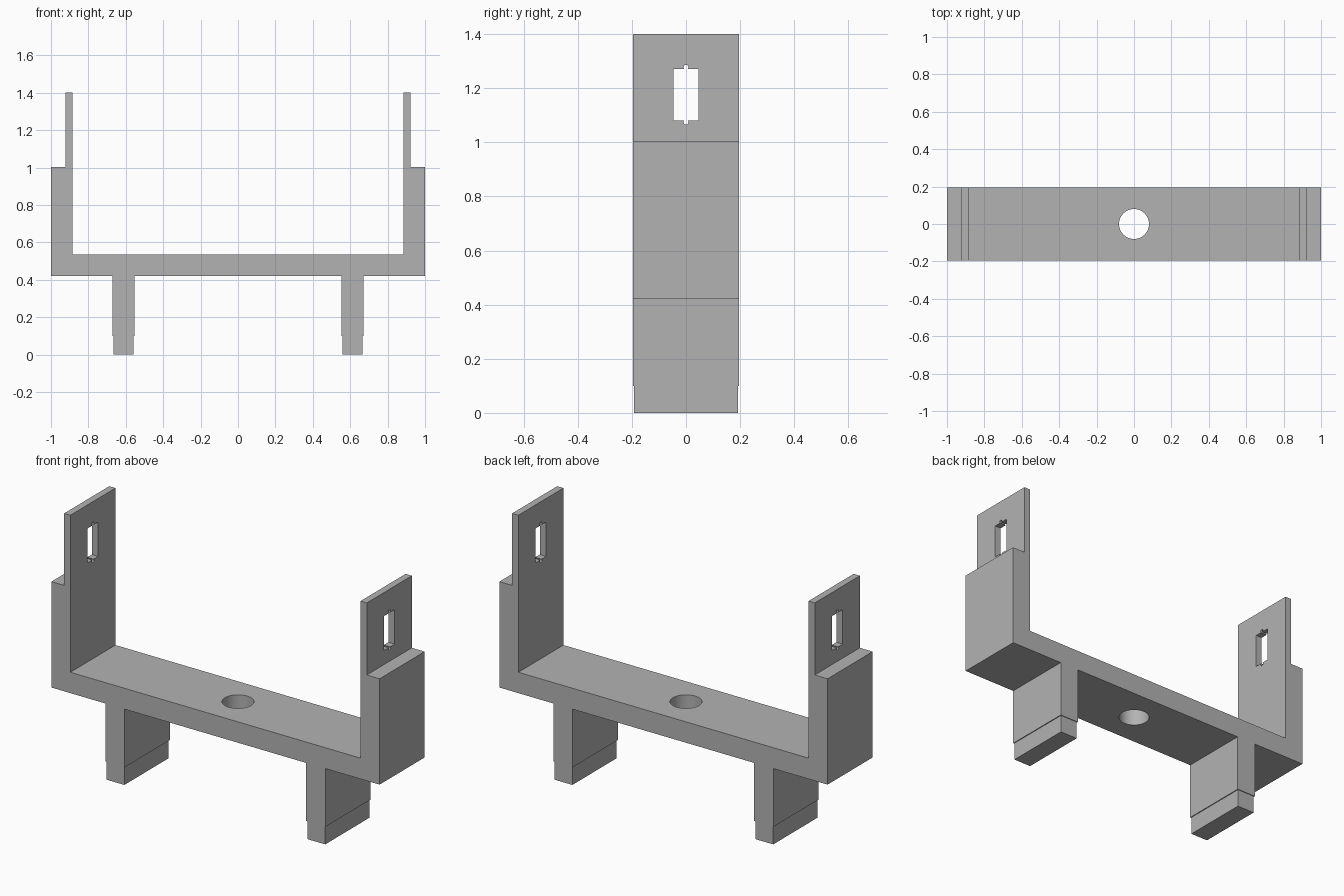
import bpy
import bmesh
from math import pi
from mathutils import Matrix, Vector

cube = bpy.data.objects.get("Cube")
if cube:
    bpy.data.objects.remove(cube, do_unlink=True)

DEPTH = 0.196      # half depth of the bracket
FOOT_TOP = 0.1

grey = bpy.data.materials.new("plain grey")
grey.use_nodes = True
grey.diffuse_color = (0.45, 0.45, 0.45, 1)
grey.node_tree.nodes["Principled BSDF"].inputs["Base Color"].default_value = grey.diffuse_color


def make_object(name, bm):
    bmesh.ops.recalc_face_normals(bm, faces=bm.faces)
    mesh = bpy.data.meshes.new(name)
    bm.to_mesh(mesh)
    bm.free()
    obj = bpy.data.objects.new(name, mesh)
    bpy.context.collection.objects.link(obj)
    mesh.materials.append(grey)
    return obj


def box(name, low, high):
    low, high = Vector(low), Vector(high)
    bm = bmesh.new()
    bmesh.ops.create_cube(bm, size=1, matrix=Matrix.Translation((low + high) / 2)
                          @ Matrix.Diagonal((*(high - low), 1)))
    return make_object(name, bm)


def cylinder(name, centre, radius, length, sides, rotation=Matrix()):
    bm = bmesh.new()
    bmesh.ops.create_cone(bm, cap_ends=True, segments=sides, radius1=radius, radius2=radius,
                          depth=length, matrix=Matrix.Translation(centre) @ rotation)
    return make_object(name, bm)


def cut(target, cutter):
    cutter.hide_render = True
    mod = target.modifiers.new("cut", "BOOLEAN")
    mod.operation = "DIFFERENCE"
    mod.solver = "EXACT"
    mod.object = cutter
    bpy.context.view_layer.objects.active = target
    bpy.ops.object.modifier_apply(modifier=mod.name)
    bpy.data.objects.remove(cutter, do_unlink=True)


# Frame: stepped uprights, crossbeam and legs as one extruded profile
half = [(0.553, 0.42), (0.553, FOOT_TOP), (0.671, FOOT_TOP), (0.671, 0.42), (1, 0.42),
        (1, 1.003), (0.922, 1.003), (0.922, 1.4), (0.884, 1.4), (0.884, 0.535)]
outline = half + [(-x, z) for x, z in reversed(half)]
bm = bmesh.new()
face = bm.faces.new([bm.verts.new((x, -DEPTH, z)) for x, z in outline])
side = bmesh.ops.extrude_face_region(bm, geom=[face])
bmesh.ops.translate(bm, vec=(0, 2 * DEPTH, 0),
                    verts=[v for v in side["geom"] if isinstance(v, bmesh.types.BMVert)])
frame = make_object("bracket_frame", bm)

# Round hole through the crossbeam
cut(frame, cylinder("beam_hole_cutter", (0, 0, 0.48), 0.08, 0.4, 64))

# Slot with a pin hole at each end, through both upright plates
cut(frame, box("slot_cutter", (-1.2, -0.046, 1.081), (1.2, 0.046, 1.27)))
for z in (1.074, 1.277):
    cut(frame, cylinder("pin_hole_cutter", (0, 0, z), 0.009, 2.4, 24,
                        Matrix.Rotation(pi / 2, 4, "Y")))

# Slightly narrower feet under the legs
for name, x in (("left_foot", 0.612), ("right_foot", -0.612)):
    box(name, (x - 0.054, -0.192, 0), (x + 0.054, 0.192, FOOT_TOP))

# Smooth hole walls, crisp edges elsewhere
bpy.ops.object.select_all(action="DESELECT")
frame.select_set(True)
bpy.context.view_layer.objects.active = frame
bpy.ops.object.shade_smooth_by_angle(angle=pi / 6)
